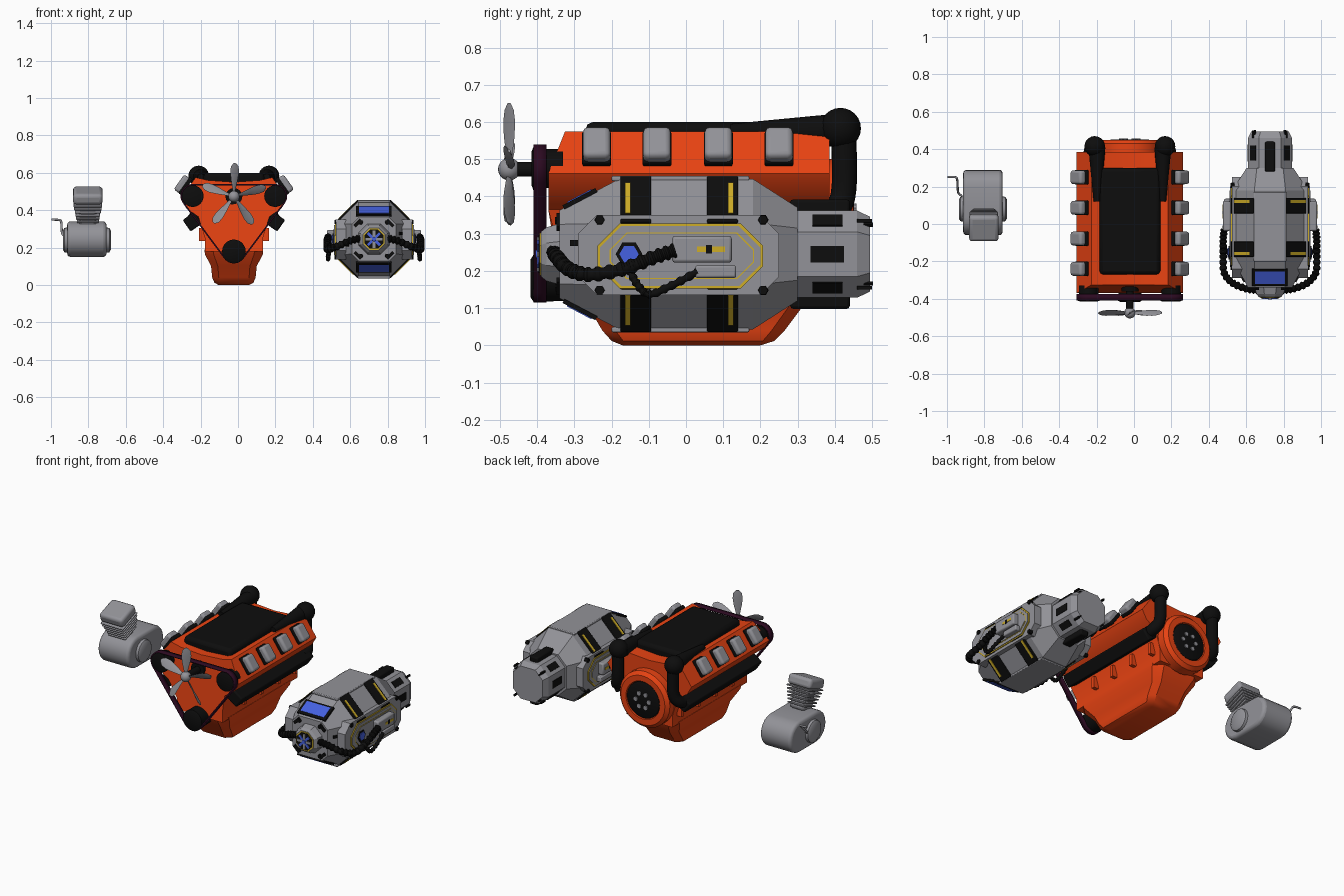
import bpy, bmesh, math
from math import sin, cos, pi, radians
from mathutils import Matrix, Vector

if "Cube" in bpy.data.objects:
    bpy.data.objects.remove(bpy.data.objects["Cube"])

def mat(name, *c):
    m = bpy.data.materials.new(name)
    m.diffuse_color = (*c, 1)
    m.use_nodes = True
    m.node_tree.nodes["Principled BSDF"].inputs["Base Color"].default_value = m.diffuse_color
    return m

GREY = mat("metal_grey", .29, .29, .315)
ORANGE = mat("engine_orange", .80, .055, .006)
BLACK = mat("rubber_black", .004, .004, .004)
BLUE = mat("glow_blue", .06, .12, .75)
YELLOW = mat("warning_yellow", .62, .42, .02)
BELT = mat("belt_maroon", .025, .003, .015)

# ---------- helpers ----------
def finish(name, bm, m, bevel=0, seg=2, M=None, angle=32):
    bmesh.ops.recalc_face_normals(bm, faces=bm.faces[:])
    me = bpy.data.meshes.new(name)
    bm.to_mesh(me); bm.free()
    if M: me.transform(M)
    me.materials.append(m)
    me.shade_smooth(); me.set_sharp_from_angle(angle=radians(angle))
    ob = bpy.data.objects.new(name, me)
    bpy.context.collection.objects.link(ob)
    if bevel:
        b = ob.modifiers.new("bevel", 'BEVEL')
        b.width = bevel; b.segments = seg; b.limit_method = 'ANGLE'
    return ob

def loft(name, rings, m, **k):
    """Skin a list of equal-length point rings and cap both ends."""
    bm = bmesh.new()
    R = [[bm.verts.new(p) for p in r] for r in rings]
    n = len(R[0])
    for a, b in zip(R, R[1:]):
        for i in range(n):
            bm.faces.new((a[i], a[(i+1) % n], b[(i+1) % n], b[i]))
    bm.faces.new(R[0]); bm.faces.new(R[-1])
    return finish(name, bm, m, **k)

def place(axis, d, u, v):
    return {'x': (d, u, v), 'y': (u, d, v), 'z': (u, v, d)}[axis]

def prism(name, pts, axis, a, b, m, **k):
    return loft(name, [[place(axis, d, u, v) for u, v in pts] for d in (a, b)], m, **k)

def disc(name, axis, u, v, rs, m, n=24, **k):
    """Turned part: rs = [(distance along axis, radius), ...]"""
    return loft(name, [[place(axis, d, u+r*cos(2*pi*i/n), v+r*sin(2*pi*i/n)) for i in range(n)]
                       for d, r in rs], m, **k)

def box(name, c, s, m, M=None, **k):
    bm = bmesh.new()
    bmesh.ops.create_cube(bm, size=1)
    T = Matrix.Translation(c) @ Matrix.Diagonal((*s, 1))
    return finish(name, bm, m, M=(M @ T if M else T), **k)

def tube(name, pts, r, m, ribs=0):
    """Smooth tube through points; ribs > 0 makes a corrugated hose."""
    P = [Vector(p) for p in pts]
    P = [2*P[0]-P[1]] + P + [2*P[-1]-P[-2]]
    path, per = [], max(6, ribs)
    for i in range(1, len(P)-2):
        a, b, c, d = P[i-1:i+3]
        for j in range(per):
            t = j/per
            path.append(.5*(2*b+(c-a)*t+(2*a-5*b+4*c-d)*t*t+(3*b-a-3*c+d)*t**3))
    path.append(P[-2])
    rings, n = [], 12
    side = None
    for i, p in enumerate(path):
        t = (path[min(i+1, len(path)-1)]-path[max(i-1, 0)]).normalized()
        side = t.orthogonal().normalized() if side is None else (side-t*side.dot(t)).normalized()
        up = t.cross(side)
        q = r*(1 if not ribs or i % 4 < 2 else .76)
        rings.append([p+q*(cos(2*pi*j/n)*side+sin(2*pi*j/n)*up) for j in range(n)])
    return loft(name, rings, m)

def ball(name, c, r, m):
    bm = bmesh.new()
    bmesh.ops.create_uvsphere(bm, u_segments=20, v_segments=12, radius=r)
    return finish(name, bm, m, M=Matrix.Translation(c), angle=60)

# ---------- small single-cylinder engine ----------
sx, sy, sz = -.808, .115, .245
stadium = [(sy+s*.08+.095*cos(a), sz+.095*sin(a)) for s, a0 in ((1, -90), (-1, 90))
           for a in [radians(a0+180*i/10) for i in range(11)]]
prism("small_crankcase", stadium, 'x', sx-.105, sx+.105, GREY, bevel=.018, seg=3)
for s in (-1, 1):
    disc("small_side_cover", 'x', .08, .24, [(sx+s*.1, .068), (sx+s*.12, .065), (sx+s*.128, .052)], GREY)
T = Matrix.Translation((-.803, .035, .33)) @ Matrix.Rotation(radians(20), 4, 'X')
box("small_cylinder", (0, 0, .07), (.10, .10, .15), GREY, M=T, bevel=.02)
for i in range(6):
    w = .118+.007*i
    box("small_cooling_fin", (0, 0, .026+.019*i), (w, w, .009), GREY, M=T, bevel=.004)
box("small_cylinder_head", (0, 0, .158), (.158, .145, .06), GREY, M=T, bevel=.018, seg=3)
tube("kick_lever", [(-.92, .15, .26), (-.94, .17, .275), (-.945, .235, .335), (-.955, .25, .347),
                    (-.998, .252, .35)], .006, GREY)

# ---------- vee engine ----------
cx = -.022
half = [(.0, .55), (.14, .56), (.205, .575), (.285, .462), (.255, .41), (.19, .365), (.155, .25), (.155, .18)]
prof = [(cx+x, z) for x, z in half] + [(cx-x, z) for x, z in half[:0:-1]]
loft("vee_block", [[(x, y + (.045 if y < 0 and z > .5 else .03 if z < .3 and y < 0 else 0), z)
                    for x, z in prof] for y in (-.37, .385)], ORANGE)
# oil pan, stacked rings with cut corners
def pan(z, w, y0, y1):
    c = w*.3
    return [(cx+x, y, z) for x, y in ((-w, y0+c), (-w+c, y0), (w-c, y0), (w, y0+c),
                                      (w, y1-c), (w-c, y1), (-w+c, y1), (-w, y1-c))]
loft("oil_pan", [pan(.19, .157, -.33, .37), pan(.165, .155, -.32, .36), pan(.1, .122, -.26, .31),
                 pan(.04, .116, -.225, .265), pan(.012, .104, -.2, .238), pan(0, .082, -.17, .2)], ORANGE)
# bell housing and flywheel
disc("bell_housing", 'y', cx, .33, [(.37, .17), (.43, .17), (.45, .15), (.45, .115), (.43, .11)], ORANGE, n=28)
disc("flywheel", 'y', cx, .33, [(.42, .11), (.446, .11), (.452, .1)], BLACK, n=28)
for i in range(6):
    a = i*pi/3
    disc("flywheel_bolt", 'y', cx+.045*cos(a), .33+.045*sin(a), [(.44, .013), (.458, .013)], GREY, n=10)
# intake plenum on top
box("intake_plenum", (cx, .015, .565), (.325, .57, .07), BLACK, bevel=.02)
for s in (-1, 1):
    S = Matrix.Translation((cx, 0, 0)) @ Matrix.Diagonal((s, 1, 1, 1))
    ex = cx+s*.188
    # rocker covers on the slanted bank faces
    ang = s*math.atan2(.113, .08)
    for y in (-.24, -.078, .087, .25):
        M = Matrix.Translation((cx+s*.252, y, .524)) @ Matrix.Rotation(ang, 4, 'Y')
        box("rocker_gasket", (0, 0, .008), (.106, .078, .022), BLACK, M=M, bevel=.006)
        box("rocker_cover", (-s*-.002, 0, .028), (.098, .074, .044), GREY, M=M, bevel=.014, seg=3)
    # exhaust log with ports
    M = Matrix.Translation((cx+s*.222, 0, .338)) @ Matrix.Rotation(s*radians(35), 4, 'Y')
    box("exhaust_log", (0, .03, 0), (.075, .70, .075), BLACK, M=M, bevel=.008)
    for y in (-.24, -.078, .087, .25):
        box("exhaust_port", (-s*.045, y, -.012), (.07, .06, .05), BLACK, M=M)
        box("block_rib", (cx+s*.165, y+.08, .27), (.045, .022, .07), ORANGE)
    tube("exhaust_riser", [(cx+s*.222, .34, .345), (cx+s*.21, .40, .36), (ex, .424, .42), (ex, .424, .58)],
         .034, BLACK)
    ball("riser_elbow", (ex, .415, .583), .055, BLACK)
    disc("intake_horn", 'y', ex-s*.012, .577, [(.41, .045), (.36, .041), (.12, .018)], BLACK, n=16)
    disc("upper_pulley", 'y', cx+s*.22, .475, [(-.33, .052), (-.375, .052), (-.375, .058), (-.41, .058), (-.415, .045)], BLACK)
disc("crank_pulley", 'y', cx, .18, [(-.30, .06), (-.41, .063), (-.418, .05)], BLACK)
disc("fan_shaft", 'y', cx, .473, [(-.32, .045), (-.36, .045), (-.36, .02), (-.48, .02)], BLACK, n=16)
# drive belt around three pulleys
bm = bmesh.new()
loop = [(cx+x+.061*cos(a), z+.061*sin(a)) for x, z, a0, a1 in
        ((.22, .475, -37, 90), (-.22, .475, 90, 217), (0, .18, 217, 323))
        for a in [radians(a0+(a1-a0)*i/8) for i in range(9)]]
A, B = [[bm.verts.new((x, y, z)) for x, z in loop] for y in (-.41, -.375)]
for i in range(len(A)):
    j = (i+1) % len(A)
    bm.faces.new((A[i], A[j], B[j], B[i]))
belt = finish("drive_belt", bm, BELT)
md = belt.modifiers.new("thick", 'SOLIDIFY'); md.thickness = .008; md.offset = 0
# fan
ball("fan_hub", (cx, -.475, .473), .03, GREY)
for i in range(5):
    rings = []
    for r, w in ((.015, .008), (.05, .014), (.09, .023), (.13, .028), (.16, .024), (.178, .008)):
        t = radians(50-22*r/.18)
        rings.append([(u*cos(t)-v*sin(t), u*sin(t)+v*cos(t), r)
                      for u, v in ((-w, 0), (0, -.004), (w, 0), (0, .004))])
    M = Matrix.Translation((cx, -.475, .473)) @ Matrix.Rotation(i*2*pi/5+.03, 4, 'Y')
    loft("fan_blade", rings, GREY, M=M, angle=50)

# ---------- armoured reactor engine ----------
rx, rz = .727, .245
O = Matrix.Translation((rx, 0, rz))
def octo(y, h, f=None):
    f = f or h*.414
    return [(rx+u, y, rz+v) for u, v in ((f, h), (h, f), (h, -f), (f, -h), (-f, -h), (-h, -f), (-h, f), (-f, h))]
def petal(name, deg, y, r, size, m, tilt=0, off=0, **k):
    """Plate facing outward from the long axis at a given angle."""
    M = O @ Matrix.Rotation(radians(deg), 4, 'Y') @ Matrix.Translation((0, y, r)) @ Matrix.Rotation(radians(tilt), 4, 'X')
    return box(name, (off, 0, 0), size, m, M=M, **k)

loft("reactor_body", [octo(-.34, .118, .08), octo(-.18, .202), octo(.18, .202), octo(.30, .125, .07)], GREY, angle=15)
loft("reactor_tail", [octo(.28, .117, .06), octo(.46, .117, .06), octo(.495, .10, .05)], GREY, angle=15)
loft("nose_ring", [octo(-.33, .085), octo(-.375, .072), octo(-.39, .06)], GREY, angle=15)
loft("nose_trim", [octo(-.389, .057), octo(-.393, .057)], YELLOW)
loft("nose_recess", [octo(-.392, .051), octo(-.396, .051)], BLACK)
for i in range(8):
    petal("turbine_blade", 45*i, -.397, .028, (.014, .006, .036), BLUE if i % 2 else GREY)
disc("turbine_hub", 'y', rx, rz, [(-.39, .014), (-.404, .011)], BLUE, n=12)

for d in (0, 180):
    petal("spine_plate", d, -.015, .203, (.175, .37, .014), GREY, bevel=.004)
    petal("window_frame", d, -.285, .149, (.19, .10, .012), BLACK, tilt=27.7)
    petal("window_glow", d, -.285, .153, (.16, .074, .010), BLUE, tilt=27.7)
    petal("tail_fin", d, .36, .122, (.054, .16, .05), BLACK, bevel=.008)
for d in (45, 135, 225, 315):
    for y, ys in ((-.135, -.157), (.098, .12)):
        petal("armour_strap", d, y, .2, (.172, .083, .022), BLACK, bevel=.003)
        petal("strap_stripe", d, ys, .211, (.115, .015, .006), YELLOW, off=.012 if d in (45, 225) and 0 else 0)
    petal("tail_slot", d, .38, .126, (.04, .08, .008), BLACK)
    petal("front_slot", d, -.343, .122, (.05, .01, .018), BLACK)
    petal("rear_spike", d, .485, .112, (.008, .035, .008), BLACK)
for s in (-1, 1):
    def oct2(y0, y1, z0, z1, c):
        return [(y0+c, z0), (y1-c, z0), (y1, z0+c), (y1, z1-c), (y1-c, z1), (y0+c, z1), (y0, z1-c), (y0, z0+c)]
    X = lambda d: rx+s*d
    # layered side panel
    prism("side_panel_base", oct2(-.29, .25, .135, .35, .05), 'x', X(.15), X(.204), GREY)
    prism("side_panel_trim", oct2(-.238, .207, .153, .327, .06), 'x', X(.2), X(.209), YELLOW)
    prism("side_panel", oct2(-.231, .2, .16, .32, .057), 'x', X(.2), X(.213), GREY)
    prism("panel_groove", oct2(-.205, .183, .178, .303, .045), 'x', X(.21), X(.2145), YELLOW)
    prism("panel_inner", oct2(-.202, .18, .181, .3, .044), 'x', X(.21), X(.217), GREY)
    disc("port_rim", 'x', -.153, .245, [(X(.21), .036), (X(.222), .036)], BLACK, n=6)
    disc("port_glow", 'x', -.153, .245, [(X(.215), .026), (X(.226), .026)], BLUE, n=6)
    box("hose_box", (X(.232), .043, .258), (.04, .16, .072), GREY, bevel=.008)
    box("hose_box_label", (X(.2525), .067, .258), (.003, .075, .014), YELLOW)
    box("hose_box_mark", (X(.253), .062, .258), (.004, .016, .022), BLACK)
    box("lower_hose_box", (X(.228), .08, .198), (.034, .11, .034), GREY, bevel=.006)
    for y in (-.232, .207):
        for z in (.148, .337):
            disc("panel_bolt", 'x', y, z, [(X(.19), .015), (X(.212), .013)], BLACK, n=6)
    petal("side_vent", s*90, -.29, .147, (.016, .045, .01), BLACK, tilt=27.7, off=-s*-.03 if s < 0 else -.03)
    petal("tail_side_slot", s*90, .38, .117, (.045, .09, .006), BLACK)
    # corrugated hoses
    tube("main_hose", [(X(.245), -.03, .255), (X(.25), -.09, .235), (X(.25), -.17, .205), (X(.245), -.26, .19),
                       (X(.20), -.315, .205), (X(.13), -.345, .235), (X(.07), -.355, .25)], .021, BLACK, ribs=12)
    tube("thin_hose", [(X(.222), -.155, .215), (X(.24), -.135, .17), (X(.245), -.1, .138),
                       (X(.245), -.04, .16), (X(.235), .03, .197)], .012, BLACK, ribs=12)
    for z in (.335, .155):
        box("rear_prong", (X(.09), .48, z), (.01, .04, .01), BLACK)
        disc("nose_bolt", 'y', X(.07), z, [(-.335, .013), (-.352, .011)], BLACK, n=6)
